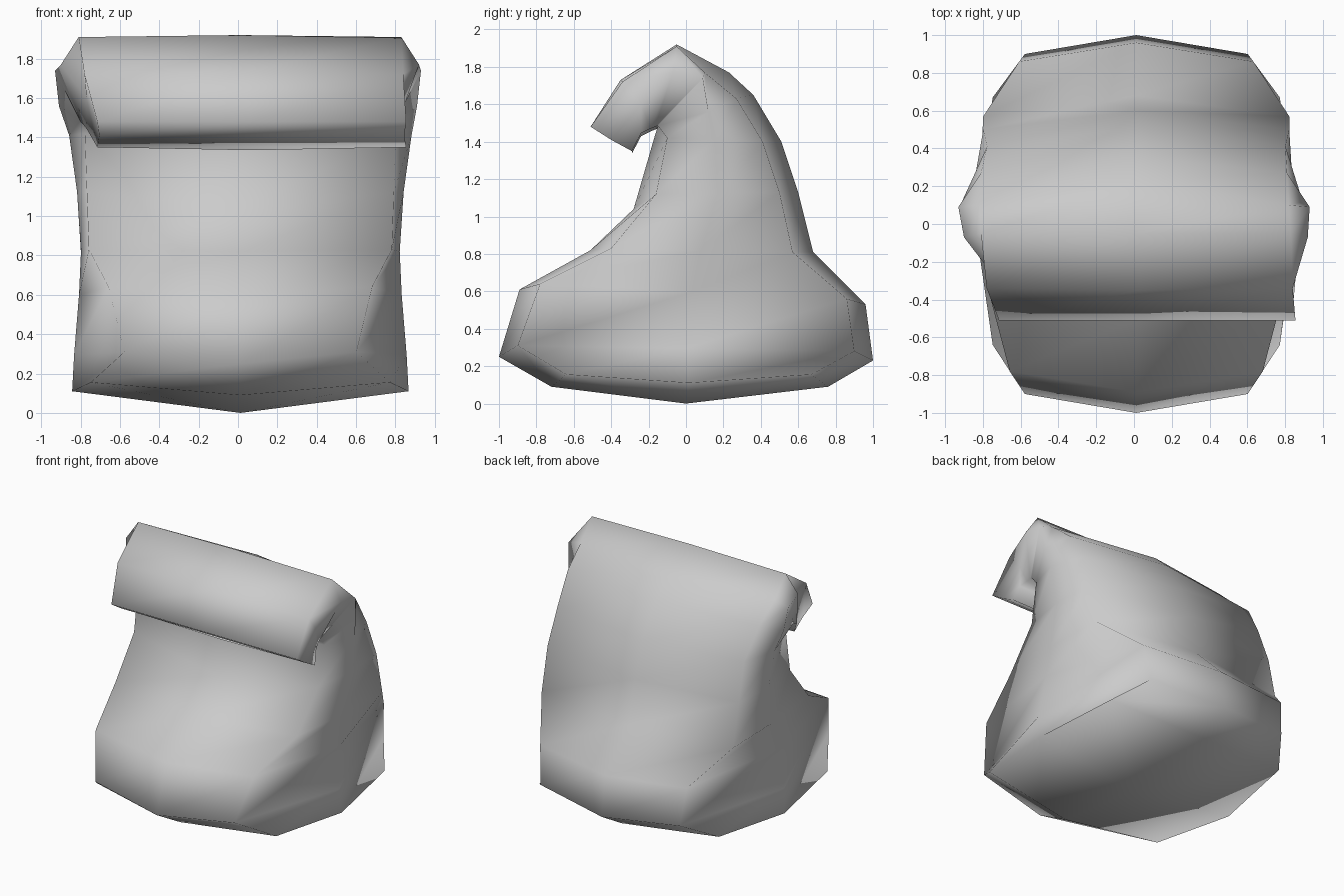
import bpy, bmesh
from mathutils import Vector

if "Cube" in bpy.data.objects:
    bpy.data.objects.remove(bpy.data.objects["Cube"])

# Body rings: front centre (y,z), back centre (y,z),
# front corner (x,y,z), back corner (x,y,z), side half width
body = [
    ((-.72, .09), (.76, .09), (.76, -.64, .155), (.76, .67, .155), .855),
    ((-1.0, .25), (1.0, .23), (.59, -.90, .31), (.59, .90, .28), .845),
    ((-.89, .61), (.96, .53), (.67, -.78, .64), (.62, .86, .56), .82),
    ((-.51, .82), (.68, .81), (.77, -.40, .83), (.81, .57, .81), .81),
    ((-.28, 1.04), (.60, 1.13), (.78, -.16, 1.12), (.81, .50, 1.13), .83),
    ((-.17, 1.42), (.51, 1.40), (.79, -.10, 1.42), (.79, .41, 1.40), .87),
]

# Rolled top rings: inner centre (y,z), outer centre (y,z),
# outer corner (x,y,z), side fold (x,y,z), x shift
roll = [
    ((-.15, 1.47), (.36, 1.65), (.81, .27, 1.63), (.91, .12, 1.56), 0),
    ((-.165, 1.465), (.23, 1.77), (.82, .10, 1.77), (.93, .09, 1.74), 0),
    ((-.19, 1.455), (-.05, 1.92), (.82, -.05, 1.91), (.91, -.07, 1.77), .01),
    ((-.24, 1.43), (-.35, 1.73), (.81, -.34, 1.72), (.80, -.24, 1.60), .03),
    ((-.29, 1.335), (-.51, 1.48), (.785, -.51, 1.48), (.775, -.40, 1.41), .07),
]


def ring(front, back, fc, bc, side, shift=0):
    """Eight points running round the bag from the front centre."""
    def at(p, sign):
        return Vector((p[0] * sign + shift, p[1], p[2]))
    return [Vector((shift, *front)), at(fc, 1), at(side, 1), at(bc, 1),
            Vector((shift, *back)), at(bc, -1), at(side, -1), at(fc, -1)]


rings = []
for i, (f, b, fc, bc, sx) in enumerate(body):
    side_z = .11 if i == 0 else (fc[2] + bc[2]) / 2
    rings.append(ring(f, b, fc, bc, (sx, (fc[1] + bc[1]) / 2, side_z), .012))
for f, b, bc, side, shift in roll:
    rings.append(ring(f, b, (min(.80, bc[0]), f[0], f[1] + .015), bc, side, shift))

# Paper bag: skin the rings, pointed bottom and flat mouth
bm = bmesh.new()
verts = [[bm.verts.new(p) for p in r] for r in rings]
for lower, upper in zip(verts, verts[1:]):
    for j in range(8):
        k = (j + 1) % 8
        bm.faces.new((lower[j], lower[k], upper[k], upper[j]))
base = bm.verts.new((.012, 0, 0))
for j in range(8):
    bm.faces.new((base, verts[0][(j + 1) % 8], verts[0][j]))
bm.faces.new(verts[-1])
bmesh.ops.recalc_face_normals(bm, faces=bm.faces)

# Soft paper: smooth everywhere
for face in bm.faces:
    face.smooth = True

mesh = bpy.data.meshes.new("rolled_paper_bag")
bm.to_mesh(mesh)
bm.free()
bag = bpy.data.objects.new("rolled_paper_bag", mesh)
bpy.context.collection.objects.link(bag)
